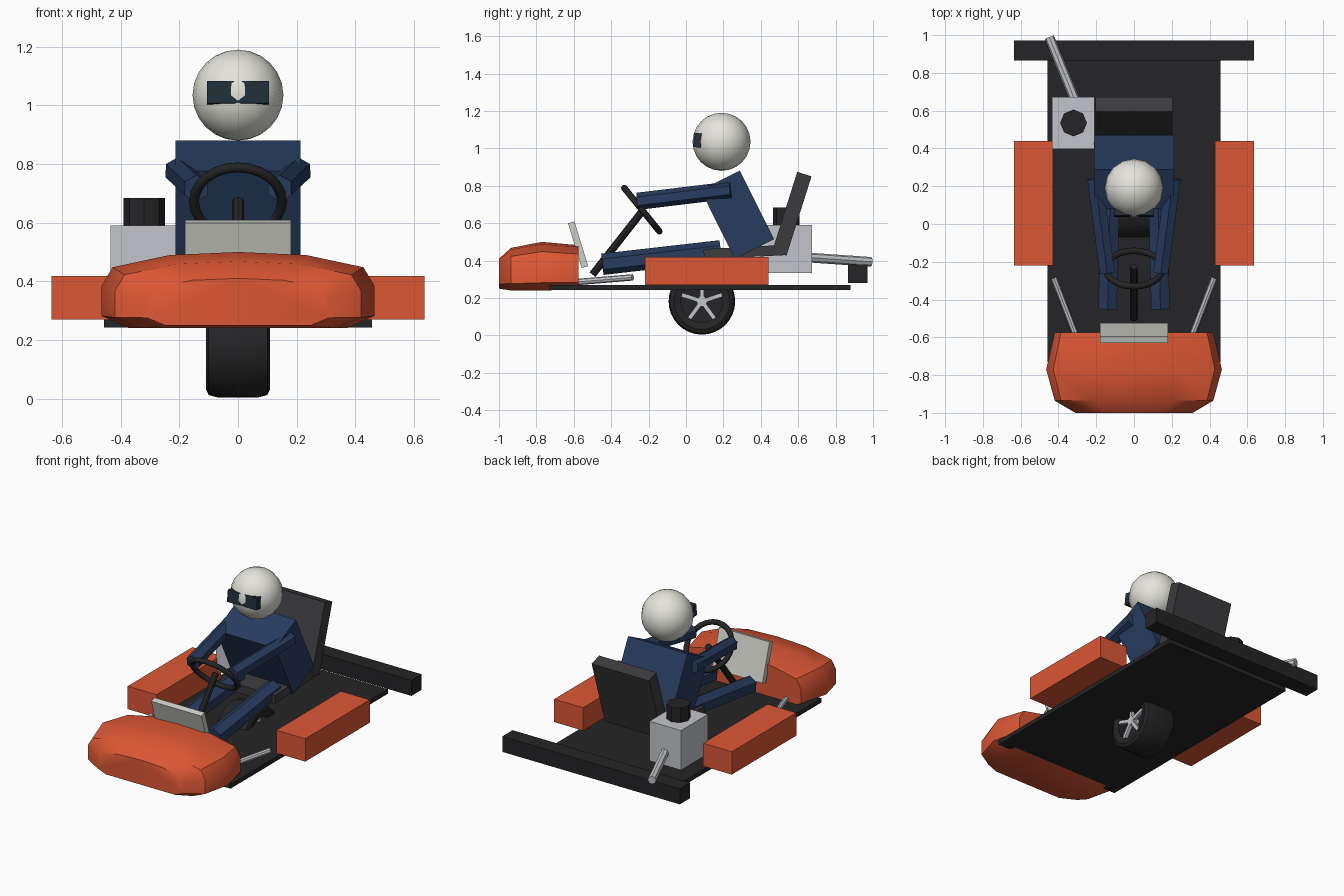
import bpy, bmesh, math
from mathutils import Vector, Matrix

if "Cube" in bpy.data.objects:
    bpy.data.objects.remove(bpy.data.objects["Cube"])


def material(name, rgb):
    m = bpy.data.materials.new(name)
    m.diffuse_color = (*rgb, 1)
    m.use_nodes = True
    m.node_tree.nodes["Principled BSDF"].inputs["Base Color"].default_value = m.diffuse_color
    return m


ORANGE = material("orange", (0.72, 0.095, 0.035))
NAVY = material("navy", (0.02, 0.045, 0.115))
BLACK = material("black", (0.018, 0.018, 0.02))
DARK = material("dark_grey", (0.045, 0.045, 0.05))
SILVER = material("silver", (0.55, 0.56, 0.6))
PALE = material("pale_grey", (0.62, 0.62, 0.57))
WHITE = material("white", (0.78, 0.78, 0.71))
VISOR = material("visor", (0.015, 0.028, 0.04))


def finish(bm, name, mat, smooth=None):
    bmesh.ops.recalc_face_normals(bm, faces=bm.faces)
    me = bpy.data.meshes.new(name)
    bm.to_mesh(me)
    bm.free()
    me.materials.append(mat)
    if smooth:
        me.shade_smooth()
        me.set_sharp_from_angle(angle=math.radians(smooth))
    ob = bpy.data.objects.new(name, me)
    bpy.context.collection.objects.link(ob)
    return ob


def box(name, centre, size, mat, tilt=0):
    """Box turned about the x axis by tilt degrees."""
    bm = bmesh.new()
    m = (Matrix.Translation(centre) @ Matrix.Rotation(math.radians(tilt), 4, 'X')
         @ Matrix.Diagonal((*size, 1)))
    bmesh.ops.create_cube(bm, size=1, matrix=m)
    return finish(bm, name, mat)


def rod(name, a, b, radius, mat, sides=8, smooth=None):
    """Capped prism from point a to point b."""
    a, b = Vector(a), Vector(b)
    bm = bmesh.new()
    m = Matrix.Translation((a + b) / 2) @ (b - a).to_track_quat('Z', 'Y').to_matrix().to_4x4()
    bmesh.ops.create_cone(bm, cap_ends=True, segments=sides, radius1=radius, radius2=radius,
                          depth=(b - a).length, matrix=m)
    return finish(bm, name, mat, smooth)


def lathe(name, profile, matrix, mat, steps, smooth=35):
    """Closed (radius, height) profile spun round z, then placed by matrix."""
    bm = bmesh.new()
    rings = []
    for i in range(steps):
        a = 2 * math.pi * i / steps
        rings.append([bm.verts.new(matrix @ Vector((r * math.cos(a), r * math.sin(a), h)))
                      for r, h in profile])
    n = len(profile)
    for i in range(steps):
        p, q = rings[i], rings[(i + 1) % steps]
        for j in range(n):
            k = (j + 1) % n
            bm.faces.new((p[j], q[j], q[k], p[k]))
    return finish(bm, name, mat, smooth)


# chassis
box("floor_pan", (0, 0.075, 0.256), (0.915, 1.61, 0.028), BLACK)
box("rear_bumper", (0, 0.918, 0.33), (1.27, 0.105, 0.1), BLACK)

# nose fairing lofted through cross-sections: y, half width, bottom, top
bm = bmesh.new()
half = [(0.8, 0), (1, 0.16), (1, 0.56), (0.92, 0.8), (0.5, 0.96)]
shape = half + [(0, 1)] + [(-x, z) for x, z in reversed(half)]
loops = []
for y, w, lo, hi in [(-1, 0.31, 0.25, 0.41), (-0.935, 0.42, 0.24, 0.468),
                     (-0.77, 0.465, 0.24, 0.5), (-0.575, 0.42, 0.245, 0.482)]:
    loops.append([bm.verts.new((x * w, y, lo + z * (hi - lo))) for x, z in shape])
for p, q in zip(loops, loops[1:]):
    for j in range(len(shape)):
        k = (j + 1) % len(shape)
        bm.faces.new((p[j], p[k], q[k], q[j]))
bm.faces.new(loops[0])
bm.faces.new(loops[-1])
finish(bm, "nose_fairing", ORANGE, 32)
box("front_panel", (0, -0.577, 0.485), (0.36, 0.036, 0.25), PALE, 17)

# wheel with spokes on both faces
across = Matrix.Translation((0, 0.085, 0.182)) @ Matrix.Rotation(math.pi / 2, 4, 'Y')
lathe("tyre", [(0.112, -0.1), (0.15, -0.11), (0.17, -0.1), (0.178, -0.07),
               (0.178, 0.07), (0.17, 0.1), (0.15, 0.11), (0.112, 0.1)], across, BLACK, 32)
rod("wheel_core", (-0.055, 0.085, 0.182), (0.055, 0.085, 0.182), 0.113, BLACK, 32, 35)
rod("wheel_hub", (-0.1, 0.085, 0.182), (0.1, 0.085, 0.182), 0.028, SILVER, 12, 35)
for side in (-1, 1):
    for i in range(5):
        a = math.radians(90 + 72 * i)
        d = Vector((0, math.cos(a), math.sin(a)))
        c = Vector((side * 0.088, 0.085, 0.182)) + d * 0.06
        box("wheel_spoke", c, (0.022, 0.108, 0.022), SILVER, math.degrees(a))

# seat
box("seat_base", (0, 0.31, 0.445), (0.4, 0.43, 0.055), DARK, 3)
box("seat_back", (0, 0.566, 0.65), (0.41, 0.08, 0.445), DARK, -17.5)

# steering
rod("steering_column", (0, -0.5, 0.325), (0, -0.225, 0.675), 0.02, BLACK)
ring = [(0.15 + 0.017 * math.cos(k * math.pi / 4), 0.017 * math.sin(k * math.pi / 4))
        for k in range(8)]
lathe("steering_wheel", ring,
      Matrix.Translation((0, -0.236, 0.672)) @ Matrix.Rotation(math.radians(-51), 4, 'X'),
      BLACK, 24, 50)

# driver
box("torso", (0, 0.275, 0.645), (0.425, 0.234, 0.41), NAVY, 26.5)
bm = bmesh.new()
bmesh.ops.create_uvsphere(bm, u_segments=16, v_segments=12, radius=0.155,
                          matrix=Matrix.Translation((0, 0.19, 1.035)))
finish(bm, "helmet", WHITE, 40)
box("visor", (0, 0.062, 1.043), (0.21, 0.042, 0.076), VISOR, -7)

# mirrored parts: pods, struts, arms, legs
for s in (-1, 1):
    box("side_pod", (s * 0.532, 0.11, 0.344), (0.207, 0.66, 0.148), ORANGE)
    rod("front_strut", (s * 0.425, -0.285, 0.31), (s * 0.3, -0.61, 0.283), 0.017, SILVER)
    rod("arm", (s * 0.207, 0.24, 0.777), (s * 0.142, -0.258, 0.717), 0.046, NAVY, 6)
    rod("leg", (s * 0.125, 0.185, 0.452), (s * 0.14, -0.447, 0.38), 0.057, NAVY, 6)

# engine
box("engine_block", (-0.322, 0.535, 0.462), (0.226, 0.275, 0.256), SILVER)
rod("engine_cap", (-0.32, 0.535, 0.58), (-0.32, 0.535, 0.685), 0.071, BLACK, 8)
rod("exhaust_pipe", (-0.29, 0.6, 0.42), (-0.448, 0.988, 0.393), 0.026, SILVER)
